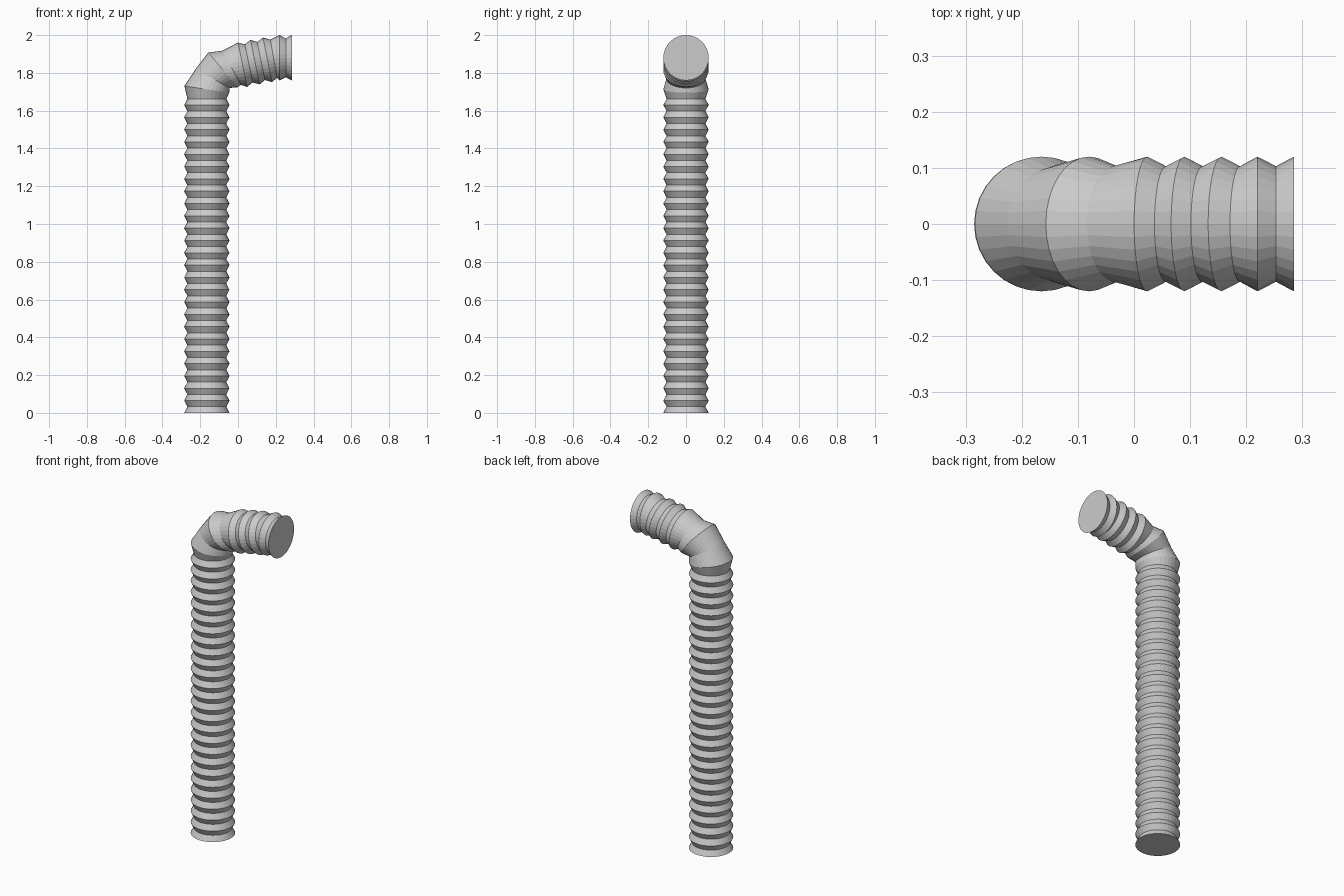
import bpy, bmesh
from math import sin, cos, pi, radians

if "Cube" in bpy.data.objects:
    bpy.data.objects.remove(bpy.data.objects["Cube"])

SIDES = 32
WIDE, NARROW = 0.12, 0.103
PIPE_X = -0.165
PITCH = 0.0652

# Rings as (centre x, centre z, heading above horizontal in degrees)
# Straight upright run: ridges and valleys alternate
rings = [(PIPE_X, i * PITCH / 2, 90) for i in range(52)]

# Elbow and short outlet, continuing the ridge / valley alternation
rings += [
    (-0.165, 1.713, 81.5), (-0.135, 1.770, 61),
    (-0.080, 1.816, 40), (-0.034, 1.827, 29),
    (0.024, 1.843, 11.5), (0.057, 1.850, 11.5),
    (0.090, 1.857, 11.5), (0.122, 1.863, 11.5),
    (0.156, 1.869, 11.5), (0.189, 1.875, 10),
    (0.220, 1.880, 0), (0.253, 1.880, 0), (0.285, 1.880, 0),
]

bm = bmesh.new()
loops = []
for i, (cx, cz, deg) in enumerate(rings):
    r = WIDE if i % 2 == 0 else NARROW
    a = radians(deg)
    loop = []
    for k in range(SIDES):
        t = 2 * pi * k / SIDES
        u, v = r * cos(t), r * sin(t)
        loop.append(bm.verts.new((cx - u * sin(a), v, cz + u * cos(a))))
    loops.append(loop)

# Bellows walls
for lo, hi in zip(loops, loops[1:]):
    for k in range(SIDES):
        n = (k + 1) % SIDES
        bm.faces.new((lo[k], lo[n], hi[n], hi[k]))

# End caps
bm.faces.new(loops[0])
bm.faces.new(loops[-1])
bmesh.ops.recalc_face_normals(bm, faces=bm.faces[:])

mesh = bpy.data.meshes.new("corrugated_pipe")
bm.to_mesh(mesh)
bm.free()
pipe = bpy.data.objects.new("corrugated_pipe", mesh)
bpy.context.collection.objects.link(pipe)
